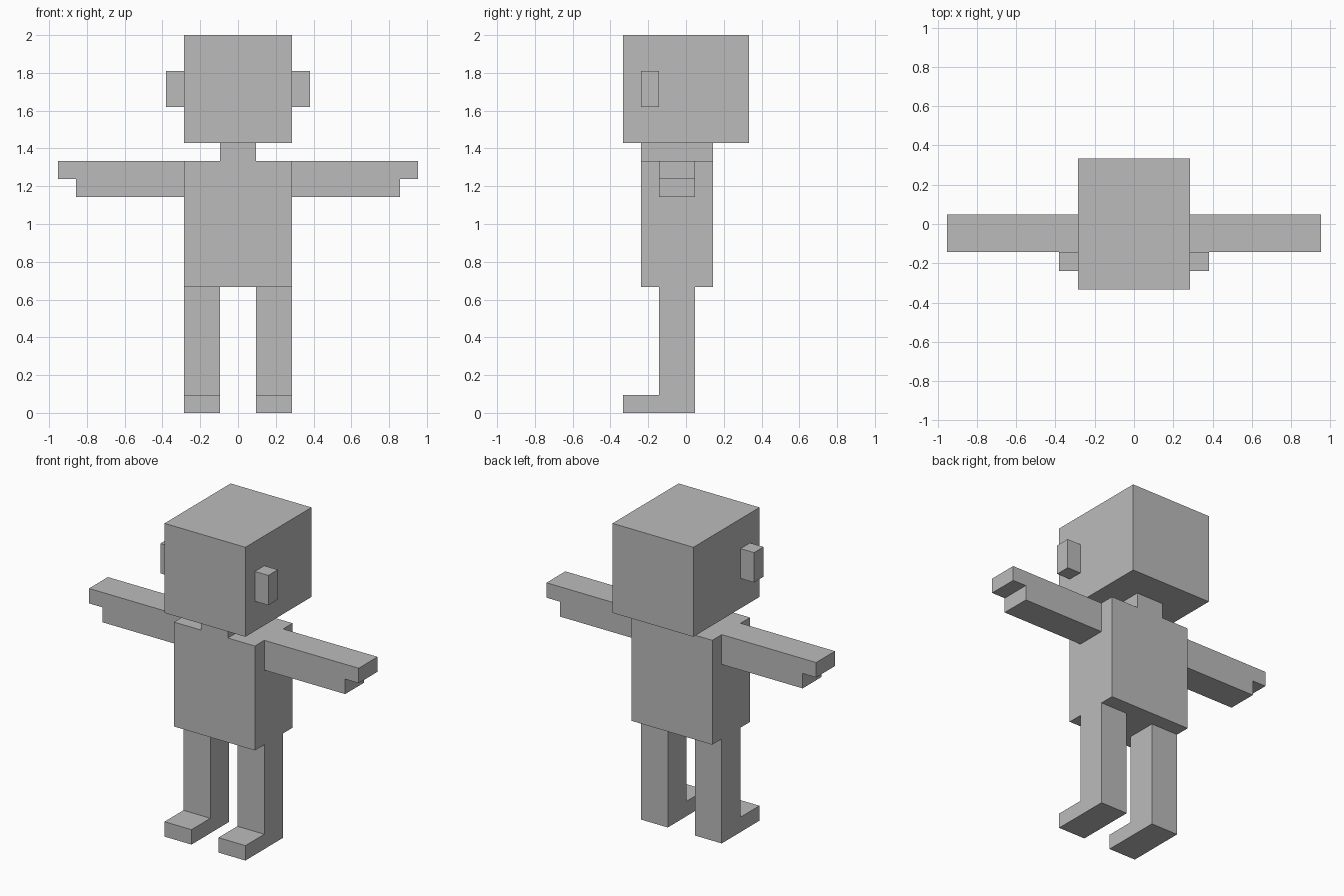
import bpy

if "Cube" in bpy.data.objects:
    bpy.data.objects.remove(bpy.data.objects["Cube"])

U = 2 / 21  # block unit: the figure is 21 units tall

grey = bpy.data.materials.new("plain_grey")
grey.diffuse_color = (0.5, 0.5, 0.5, 1)
grey.use_nodes = True
grey.node_tree.nodes["Principled BSDF"].inputs["Base Color"].default_value = grey.diffuse_color


def extrude(name, outline, axis, lo, hi):
    """Prism from a 2D outline, swept along x (outline = y,z) or y (outline = x,z)."""
    n = len(outline)
    place = (lambda p, t: (t, p[0], p[1])) if axis == "x" else (lambda p, t: (p[0], t, p[1]))
    verts = [tuple(c * U for c in place(p, t)) for t in (lo, hi) for p in outline]
    faces = [list(range(n))[::-1], list(range(n, 2 * n))]
    faces += [[i, (i + 1) % n, (i + 1) % n + n, i + n] for i in range(n)]
    if axis == "y":
        faces = [f[::-1] for f in faces]
    mesh = bpy.data.meshes.new(name)
    mesh.from_pydata(verts, [], faces)
    mesh.materials.append(grey)
    obj = bpy.data.objects.new(name, mesh)
    bpy.context.collection.objects.link(obj)
    return obj


def box(name, x, y, z):
    return extrude(name, [(y[0], z[0]), (y[1], z[0]), (y[1], z[1]), (y[0], z[1])], "x", *x)


def mirror(obj):
    mod = obj.modifiers.new("mirror_sides", "MIRROR")
    mod.use_mirror_merge = False


# Head, neck and torso
box("head", (-3, 3), (-3.5, 3.5), (15, 21))
box("neck", (-1, 1), (-2.5, 1.5), (14, 15))
box("torso", (-3, 3), (-2.5, 1.5), (7, 14))

# Ears
mirror(box("ears", (3, 4), (-2.5, -1.5), (17, 19)))

# Arms with stepped hands
arm = [(3, 12), (9, 12), (9, 13), (10, 13), (10, 14), (3, 14)]
mirror(extrude("arms", arm, "y", -1.5, 0.5))

# Legs with feet pointing forward
leg = [(-3.5, 0), (0.5, 0), (0.5, 7), (-1.5, 7), (-1.5, 1), (-3.5, 1)]
mirror(extrude("legs", leg, "x", 1, 3))
